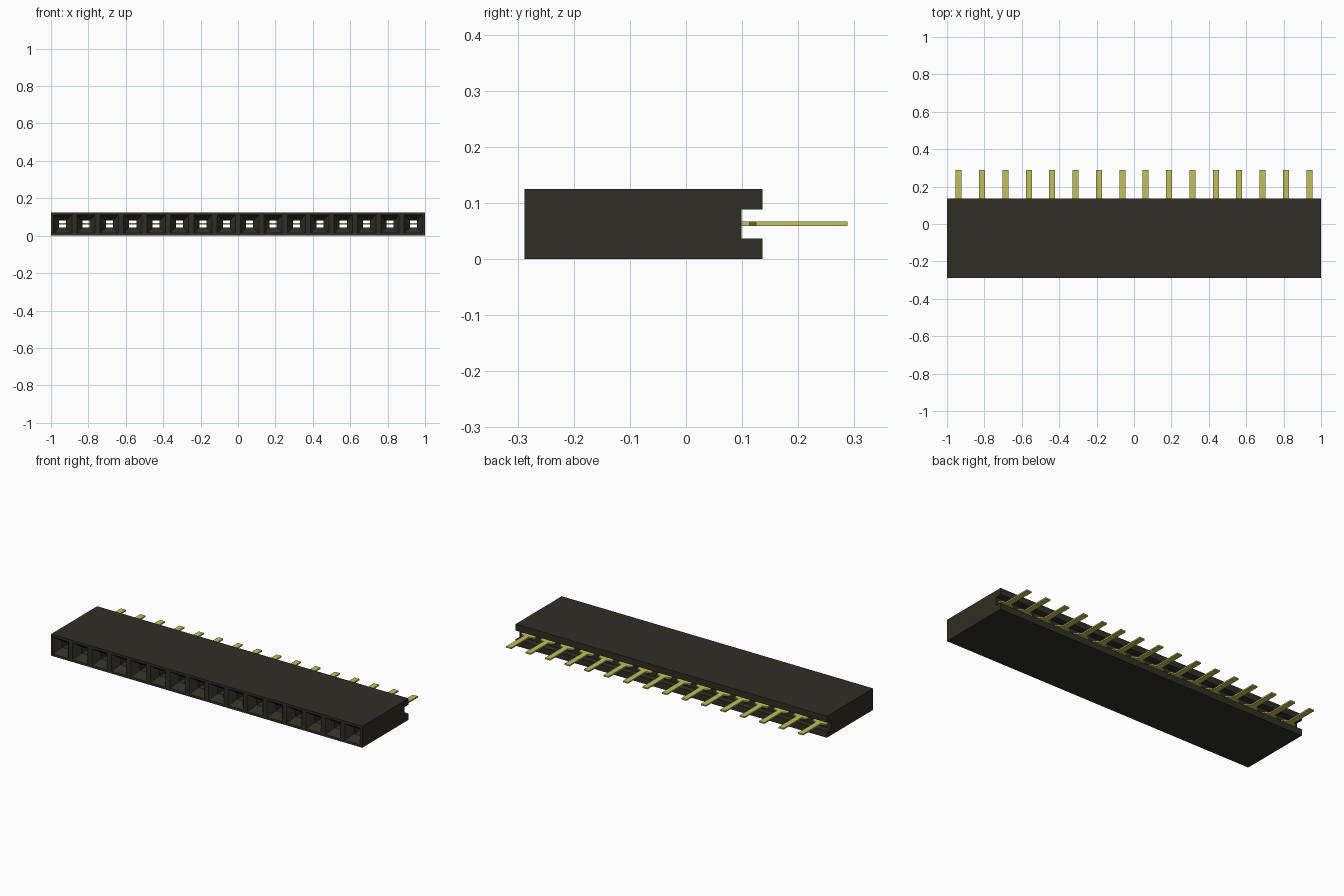
import bpy, bmesh

cube = bpy.data.objects.get("Cube")
if cube:
    bpy.data.objects.remove(cube, do_unlink=True)

COUNT, PITCH = 16, 0.125
HALF, MID = PITCH / 2, 0.0625
FRONT, BACK, SLOT = -0.288, 0.136, 0.099


def material(name, colour, roughness):
    m = bpy.data.materials.new(name)
    m.use_nodes = True
    m.diffuse_color = colour
    node = m.node_tree.nodes["Principled BSDF"]
    node.inputs["Base Color"].default_value = colour
    node.inputs["Roughness"].default_value = roughness
    return m


def finish(name, bm, mat):
    bmesh.ops.remove_doubles(bm, verts=bm.verts, dist=0.0001)
    bmesh.ops.recalc_face_normals(bm, faces=bm.faces)
    mesh = bpy.data.meshes.new(name)
    bm.to_mesh(mesh)
    bm.free()
    mesh.materials.append(mat)
    obj = bpy.data.objects.new(name, mesh)
    bpy.context.collection.objects.link(obj)
    return obj


def ring(bm, x, y, half_x, half_z):
    """Rectangle of vertices: bottom left, bottom right, top right, top left."""
    corners = ((-1, -1), (1, -1), (1, 1), (-1, 1))
    return [bm.verts.new((x + half_x * a, y, MID + half_z * b)) for a, b in corners]


def bridge(bm, a, b, sides):
    for i in sides:
        j = (i + 1) % 4
        bm.faces.new((a[i], a[j], b[j], b[i]))


black = material("black plastic", (0.029, 0.028, 0.018, 1), 0.7)
gold = material("gold contact", (0.54, 0.53, 0.11, 1), 0.4)

# Housing: a row of cells, each with a funnel, a through hole and a rear slot
bm = bmesh.new()
ALL, LEVEL = range(4), (0, 2)
for n in range(COUNT):
    x = (n - (COUNT - 1) / 2) * PITCH
    outer = ring(bm, x, FRONT, HALF, MID)
    mouth = ring(bm, x, FRONT, 0.049, 0.049)
    throat = ring(bm, x, FRONT + 0.04, 0.019, 0.018)
    hole = ring(bm, x, SLOT, 0.019, 0.018)
    inner = ring(bm, x, SLOT, HALF, 0.0255)
    lip = ring(bm, x, BACK, HALF, 0.0255)
    rear = ring(bm, x, BACK, HALF, MID)
    for a, b in ((outer, mouth), (mouth, throat), (throat, hole), (hole, inner)):
        bridge(bm, a, b, ALL)
    for a, b in ((inner, lip), (lip, rear), (rear, outer)):
        bridge(bm, a, b, LEVEL)
    # Notched end walls on the first and last cells
    for end, low, high in ((0, 0, 3), (COUNT - 1, 1, 2)):
        if n == end:
            bm.faces.new((outer[low], outer[high], rear[high], lip[high],
                          inner[high], inner[low], lip[low], rear[low]))
finish("housing", bm, black)

# Contacts: flat blades with a tapered shoulder seated in the rear slot
stations = ((-0.15, 0.016), (SLOT, 0.016), (SLOT, 0.045),
            (0.113, 0.045), (0.125, 0.016), (0.288, 0.016))
outline = [(w, y) for y, w in stations] + [(-w, y) for y, w in reversed(stations)]
for n in range(COUNT):
    x = (n - (COUNT - 1) / 2) * PITCH
    bm = bmesh.new()
    face = bm.faces.new([bm.verts.new((x + px, y, 0.059)) for px, y in outline])
    top = bmesh.ops.extrude_face_region(bm, geom=[face])["geom"]
    bmesh.ops.translate(bm, vec=(0, 0, 0.008),
                        verts=[v for v in top if isinstance(v, bmesh.types.BMVert)])
    finish(f"contact_pin_{n + 1}", bm, gold)
